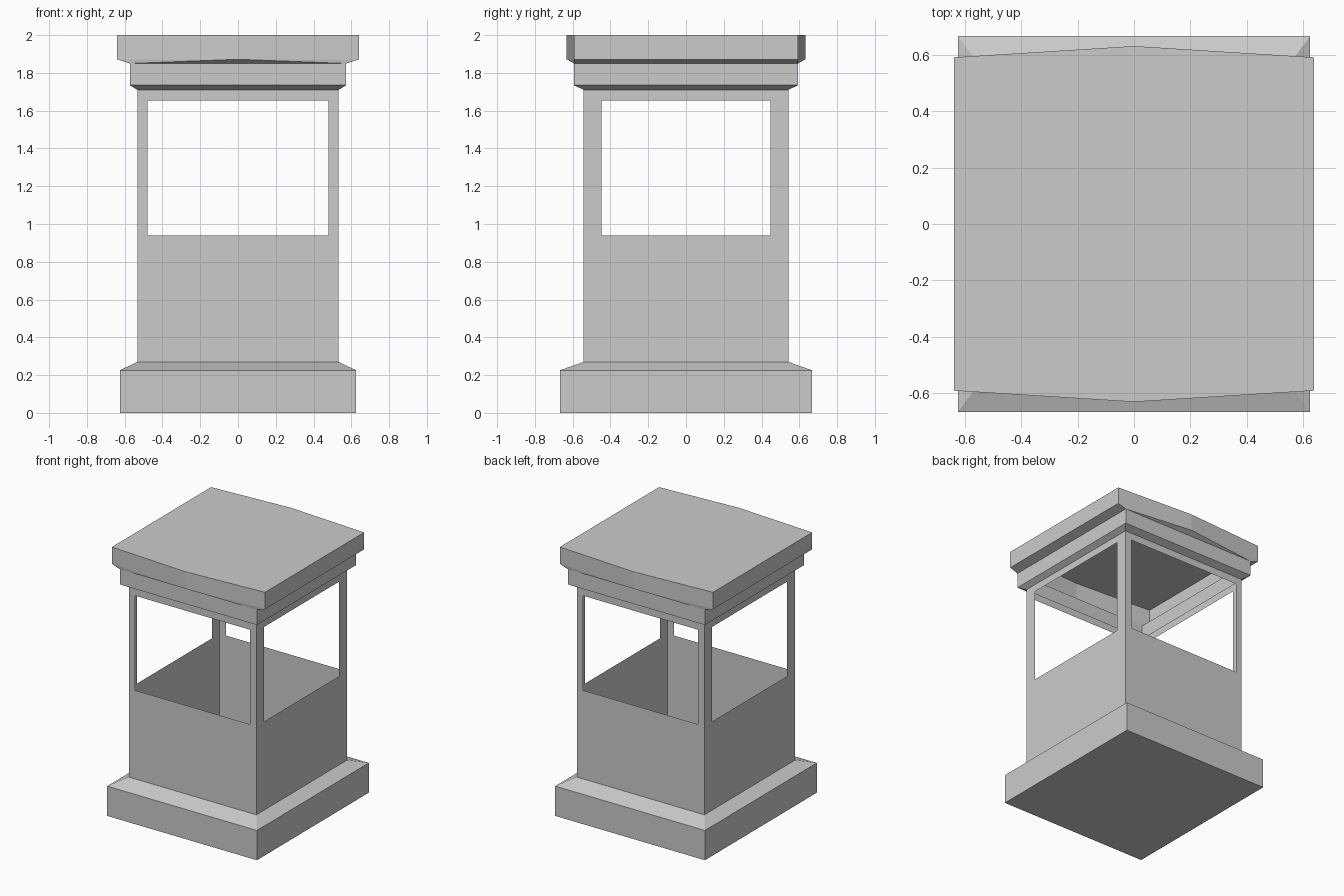
import bpy
import bmesh

if "Cube" in bpy.data.objects:
    bpy.data.objects.remove(bpy.data.objects["Cube"])

stone = bpy.data.materials.new("light_grey")
stone.diffuse_color = (0.6, 0.6, 0.6, 1)
stone.use_nodes = True
stone.node_tree.nodes["Principled BSDF"].inputs["Base Color"].default_value = stone.diffuse_color


def make_object(name, faces):
    """Build one mesh object from a list of polygons given as corner points."""
    bm = bmesh.new()
    for corners in faces:
        bm.faces.new([bm.verts.new(c) for c in corners])
    bmesh.ops.remove_doubles(bm, verts=bm.verts, dist=0.0005)
    mesh = bpy.data.meshes.new(name)
    bm.to_mesh(mesh)
    bm.free()
    mesh.materials.append(stone)
    obj = bpy.data.objects.new(name, mesh)
    bpy.context.collection.objects.link(obj)
    return obj


def ring(hx, hy, z):
    """Rectangle, counter-clockwise from the front left corner."""
    return [(-hx, -hy, z), (hx, -hy, z), (hx, hy, z), (-hx, hy, z)]


def bridge(a, b):
    n = len(a)
    return [[a[i], a[(i + 1) % n], b[(i + 1) % n], b[i]] for i in range(n)]


BODY = (0.533, 0.542)
CORNICE = (0.573, 0.593)

# Plinth: closed underside, upright sides and sloping shoulder
p0, p1, p2 = ring(0.626, 0.668, 0), ring(0.626, 0.668, 0.225), ring(*BODY, 0.27)
make_object("plinth", [p0[::-1]] + bridge(p0, p1) + bridge(p1, p2))

# Thin walls: each one is a frame around a large window opening
def wall(half, win, place):
    outer = [(-half, 0.27), (half, 0.27), (half, 1.71), (-half, 1.71)]
    inner = [(-win, 0.94), (win, 0.94), (win, 1.655), (-win, 1.655)]
    return [[place(u, z) for u, z in quad] for quad in bridge(outer, inner)]


bx, by = BODY
walls = []
for s in (1, -1):
    walls += wall(bx, 0.48, lambda u, z: (s * u, -s * by, z))
    walls += wall(by, 0.448, lambda u, z: (s * bx, s * u, z))
make_object("window_walls", walls)

# Cornice: flared soffit and upright band, open inside
c0, c1, c2 = ring(*BODY, 1.71), ring(*CORNICE, 1.735), ring(*CORNICE, 1.85)
make_object("cornice", bridge(c0, c1) + bridge(c1, c2))

# Roof: flat cap whose front and back edges bow outwards in plan
def roof_ring(z):
    return [(-0.64, -0.592, z), (0, -0.632, z), (0.64, -0.592, z),
            (0.64, 0.592, z), (0, 0.632, z), (-0.64, 0.592, z)]


r0, r1 = roof_ring(1.872), roof_ring(2.0)
soffit = [[c2[1], c2[2], r0[3], r0[2]], [c2[3], c2[0], r0[0], r0[5]]]
for k, (a, b) in ((0, (c2[0], c2[1])), (3, (c2[2], c2[3]))):
    left, mid, right = r0[k:k + 3]
    soffit += [[a, mid, left], [a, b, mid], [b, right, mid]]
make_object("roof", bridge(r0, r1) + [r1] + soffit)
